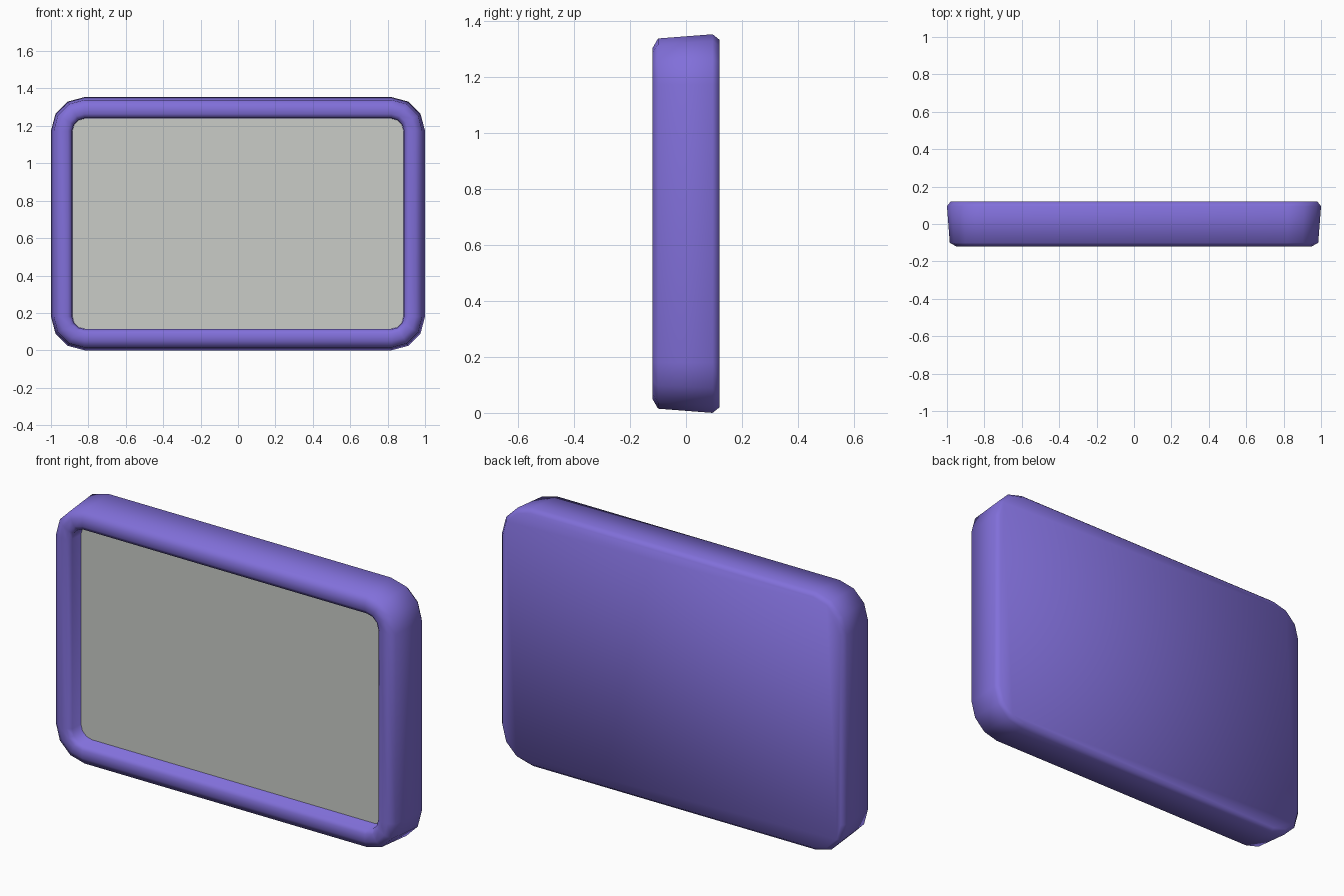
import bpy, bmesh, math

if "Cube" in bpy.data.objects:
    bpy.data.objects.remove(bpy.data.objects["Cube"])

HALF_W, HALF_H, RADIUS, SEGS = 1.0, 0.677, 0.18, 3


def material(name, rgb):
    m = bpy.data.materials.new(name)
    m.diffuse_color = (*rgb, 1)
    m.use_nodes = True
    m.node_tree.nodes["Principled BSDF"].inputs["Base Color"].default_value = m.diffuse_color
    return m


def rounded_loop(bm, inset, y):
    """Rounded rectangle of vertices, inset from the widest outline."""
    r = RADIUS - inset
    cx, cz = HALF_W - RADIUS, HALF_H - RADIUS
    verts = []
    for q, (sx, sz) in enumerate([(1, 1), (-1, 1), (-1, -1), (1, -1)]):
        for i in range(SEGS + 1):
            a = math.pi / 2 * (q + i / SEGS)
            verts.append(bm.verts.new((sx * cx + r * math.cos(a), y,
                                       HALF_H + sz * cz + r * math.sin(a))))
    return verts


def make_object(name, bm, mat, smooth):
    bmesh.ops.recalc_face_normals(bm, faces=bm.faces)
    mesh = bpy.data.meshes.new(name)
    bm.to_mesh(mesh)
    bm.free()
    mesh.materials.append(mat)
    for p in mesh.polygons:
        p.use_smooth = smooth
    obj = bpy.data.objects.new(name, mesh)
    bpy.context.collection.objects.link(obj)
    return obj


def lofted(name, profile, mat, smooth):
    """Skin a list of (inset, y) loops and cap both ends."""
    bm = bmesh.new()
    loops = [rounded_loop(bm, inset, y) for inset, y in profile]
    n = len(loops[0])
    for a, b in zip(loops, loops[1:]):
        for i in range(n):
            j = (i + 1) % n
            bm.faces.new((a[i], a[j], b[j], b[i]))
    bm.faces.new(loops[0])
    bm.faces.new(loops[-1])
    return make_object(name, bm, mat, smooth)


purple = material("purple casing", (0.22, 0.16, 0.70))
grey = material("grey panel", (0.59, 0.605, 0.575))

# casing: back panel, tapered sides, rounded rim and recess
lofted("casing", [(0.02, 0.12), (0.0, 0.095), (0.015, -0.10), (0.05, -0.12),
                  (0.09, -0.12), (0.112, -0.105), (0.115, -0.03)], purple, True)

# flat screen panel at the bottom of the recess
lofted("screen", [(0.115, -0.031), (0.115, -0.037)], grey, False)
